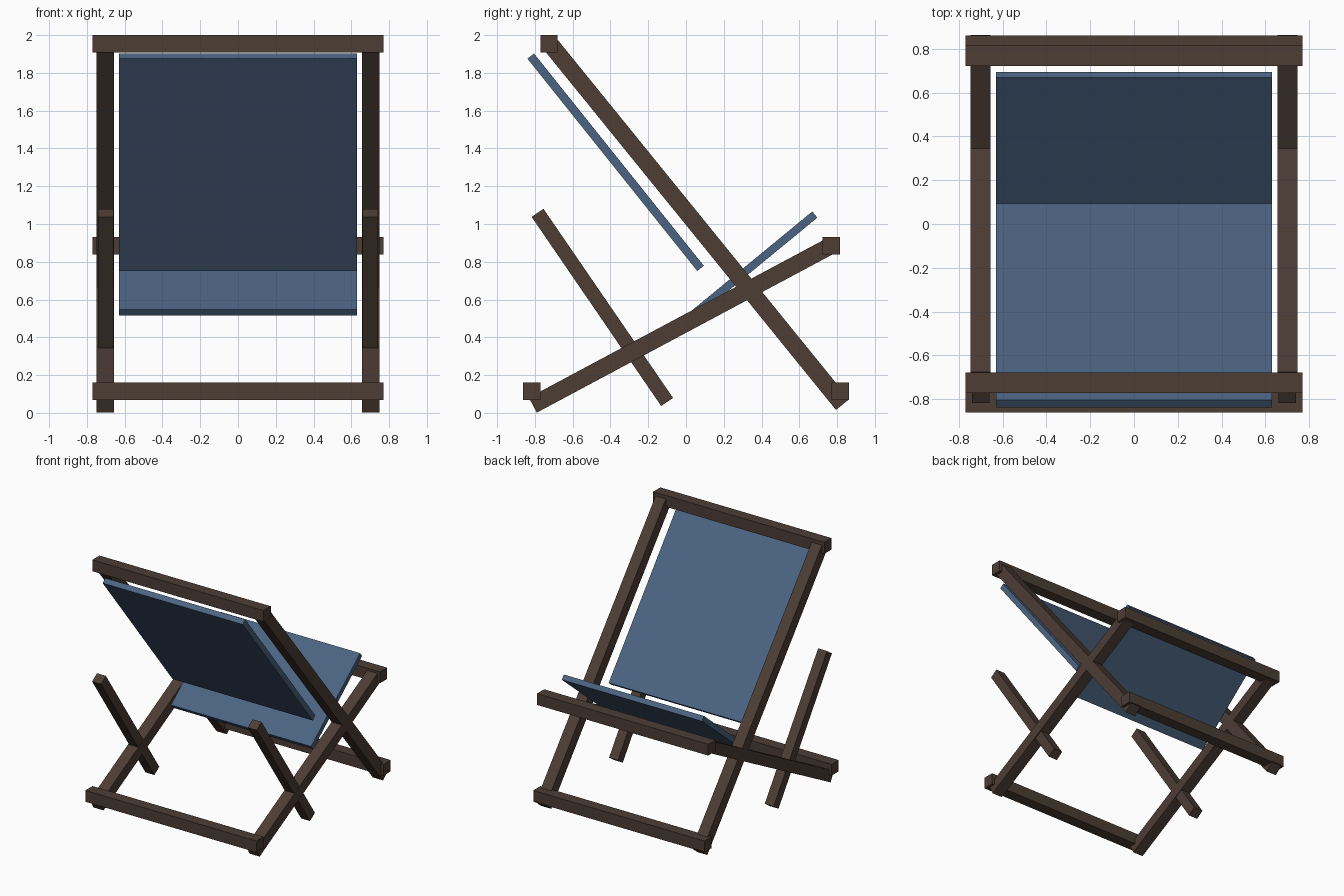
import bpy
import math

cube = bpy.data.objects.get("Cube")
if cube:
    bpy.data.objects.remove(cube, do_unlink=True)


def make_material(name, rgb):
    mat = bpy.data.materials.new(name)
    mat.use_nodes = True
    color = (*rgb, 1.0)
    mat.diffuse_color = color
    mat.node_tree.nodes["Principled BSDF"].inputs["Base Color"].default_value = color
    return mat


wood = make_material("dark brown wood", (0.074, 0.047, 0.036))
canvas = make_material("slate blue canvas", (0.072, 0.127, 0.223))


def beam(name, x, width, thick, start, end, mat):
    """Box running between two (y, z) points in the side plane."""
    dy, dz = end[0] - start[0], end[1] - start[1]
    bpy.ops.mesh.primitive_cube_add(
        size=1,
        location=(x, (start[0] + end[0]) / 2, (start[1] + end[1]) / 2),
        rotation=(math.atan2(dz, dy), 0, 0))
    ob = bpy.context.object
    ob.name = name
    ob.scale = (width, math.hypot(dy, dz), thick)
    bpy.ops.object.transform_apply(location=False, rotation=False, scale=True)
    ob.data.materials.append(mat)
    return ob


# Side timbers, one of each per side
for side, sign in (("left", 1), ("right", -1)):
    x = 0.702 * sign
    beam(f"{side}_back_rail", x, 0.092, 0.09, (-0.712, 1.944), (0.829, 0.044), wood)
    beam(f"{side}_seat_rail", x, 0.092, 0.09, (-0.811, 0.041), (0.765, 0.884), wood)
    beam(f"{side}_prop_leg", 0.7 * sign, 0.08, 0.076, (-0.786, 1.059), (-0.10, 0.058), wood)

# Square crossbars joining the rails
BAR = 0.092
for name, y, z in (("top_crossbar", -0.725, 1.954),
                   ("front_foot_crossbar", -0.816, 0.115),
                   ("rear_foot_crossbar", 0.816, 0.115),
                   ("seat_crossbar", 0.769, 0.884)):
    beam(name, 0, 1.54, BAR, (y - BAR / 2, z), (y + BAR / 2, z), wood)

# Canvas panels
beam("back_panel", 0, 1.26, 0.044, (-0.822, 1.889), (0.077, 0.765), canvas)
beam("seat_panel", 0, 1.26, 0.042, (0.052, 0.532), (0.682, 1.05), canvas)
